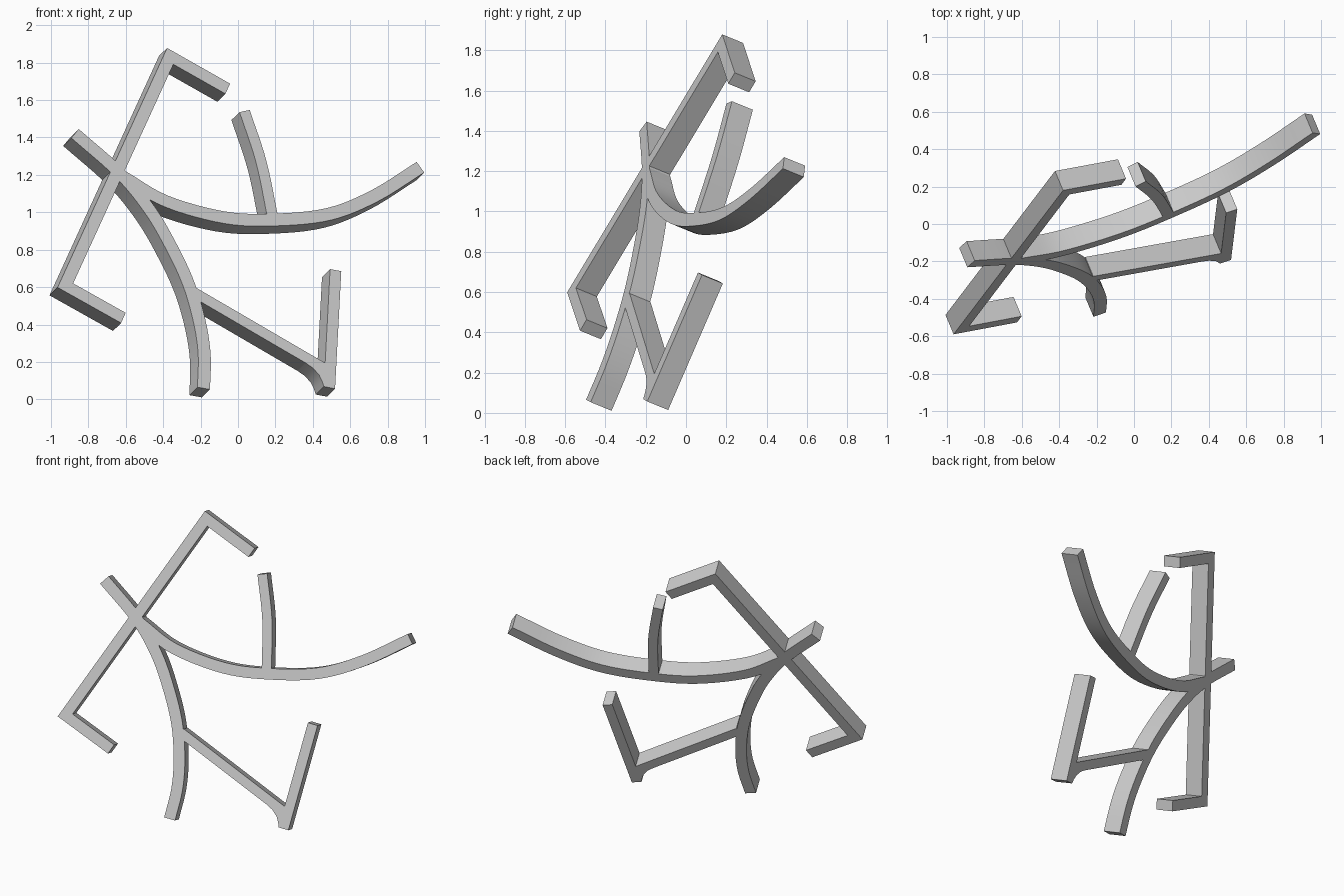
import bpy, bmesh, math
from mathutils import Vector, Matrix

if "Cube" in bpy.data.objects:
    bpy.data.objects.remove(bpy.data.objects["Cube"], do_unlink=True)

DEPTH = 0.12

# Tilted plane that holds the flat front of every bar
u = Vector((0.907, 0.411, 0.078)).normalized()
back = Vector((-0.361, 0.863, -0.354)).normalized()
up = u.cross(back).normalized()
if up.z < 0:
    up.negate()
origin = Vector((-0.38, 0.18, 1.88))

grey = bpy.data.materials.new("plain grey")
grey.use_nodes = True
grey.diffuse_color = (0.6, 0.6, 0.6, 1)
grey.node_tree.nodes["Principled BSDF"].inputs["Base Color"].default_value = (0.6, 0.6, 0.6, 1)


def place(p, depth):
    return origin + u * p[0] + up * p[1] + back * depth


def finish(name, bm):
    bmesh.ops.recalc_face_normals(bm, faces=bm.faces)
    mesh = bpy.data.meshes.new(name)
    bm.to_mesh(mesh)
    bm.free()
    mesh.materials.append(grey)
    ob = bpy.data.objects.new(name, mesh)
    bpy.context.collection.objects.link(ob)
    bpy.ops.object.select_all(action='DESELECT')
    ob.select_set(True)
    bpy.context.view_layer.objects.active = ob
    bpy.ops.object.shade_smooth_by_angle(angle=math.radians(30))


def smooth_path(points, steps=6):
    """Curve that passes through all the points."""
    pts = [Vector(p) for p in points]
    pts = [2 * pts[0] - pts[1]] + pts + [2 * pts[-1] - pts[-2]]
    out = []
    for a, b, c, d in zip(pts, pts[1:], pts[2:], pts[3:]):
        for i in range(steps):
            t = i / steps
            out.append(0.5 * (2 * b + (c - a) * t + (2 * a - 5 * b + 4 * c - d) * t ** 2
                              + (3 * b - a - 3 * c + d) * t ** 3))
    return out + [pts[-2]]


def bar(name, points, width):
    """Rectangular bar with mitred corners along a path in the plane."""
    pts = [Vector(p) for p in points]
    bm = bmesh.new()
    rings = []
    for i, p in enumerate(pts):
        before = (p - pts[i - 1]).normalized() if i else (pts[1] - p).normalized()
        after = (pts[i + 1] - p).normalized() if i < len(pts) - 1 else before
        tangent = (before + after).normalized()
        side = Vector((-tangent.y, tangent.x)) * (width / 2 / tangent.dot(before))
        rings.append([bm.verts.new(place(q, z)) for q, z in
                      ((p + side, 0), (p - side, 0), (p - side, DEPTH), (p + side, DEPTH))])
    for a, b in zip(rings, rings[1:]):
        for k in range(4):
            bm.faces.new((a[k], a[(k + 1) % 4], b[(k + 1) % 4], b[k]))
    bm.faces.new(rings[0])
    bm.faces.new(rings[-1])
    finish(name, bm)


def plate(name, outline):
    """Extruded outline."""
    bm = bmesh.new()
    front = [bm.verts.new(place(p, 0)) for p in outline]
    rear = [bm.verts.new(place(p, DEPTH)) for p in outline]
    bm.faces.new(front)
    bm.faces.new(rear)
    for i in range(len(outline)):
        j = (i + 1) % len(outline)
        bm.faces.new((front[i], front[j], rear[j], rear[i]))
    finish(name, bm)


# Square bracket
bar("bracket", [(0.297, -0.26), (0.008, -0.049), (-0.90, -1.288), (-0.608, -1.499)], 0.068)

# Long curved spine down to the foot
bar("curved_spine", smooth_path([(-0.644, -0.438), (-0.438, -0.682), (-0.314, -0.901),
                                 (-0.237, -1.121), (-0.186, -1.34), (-0.173, -1.559),
                                 (-0.189, -1.747), (-0.237, -1.934)]), 0.072)

# Sweeping arm and its upright branch
bar("curved_arm", smooth_path([(-0.417, -0.707), (-0.205, -0.864), (0.109, -0.983),
                               (0.397, -1.02), (0.718, -1.014), (1.006, -0.933),
                               (1.306, -0.795)]), 0.07)
bar("upright_branch", smooth_path([(0.365, -0.394), (0.394, -0.682), (0.388, -0.995)]), 0.062)

# Lower strut, stem and the curved fillet between them
bar("lower_strut", [(-0.16, -1.393), (0.506, -1.894)], 0.06)
bar("lower_stem", [(0.681, -1.333), (0.49, -1.991)], 0.064)
plate("strut_fillet", [(0.382, -1.838), (0.42, -1.872), (0.447, -1.915), (0.456, -1.95),
                       (0.459, -1.982), (0.49, -1.99), (0.5, -1.87), (0.4, -1.814)])
